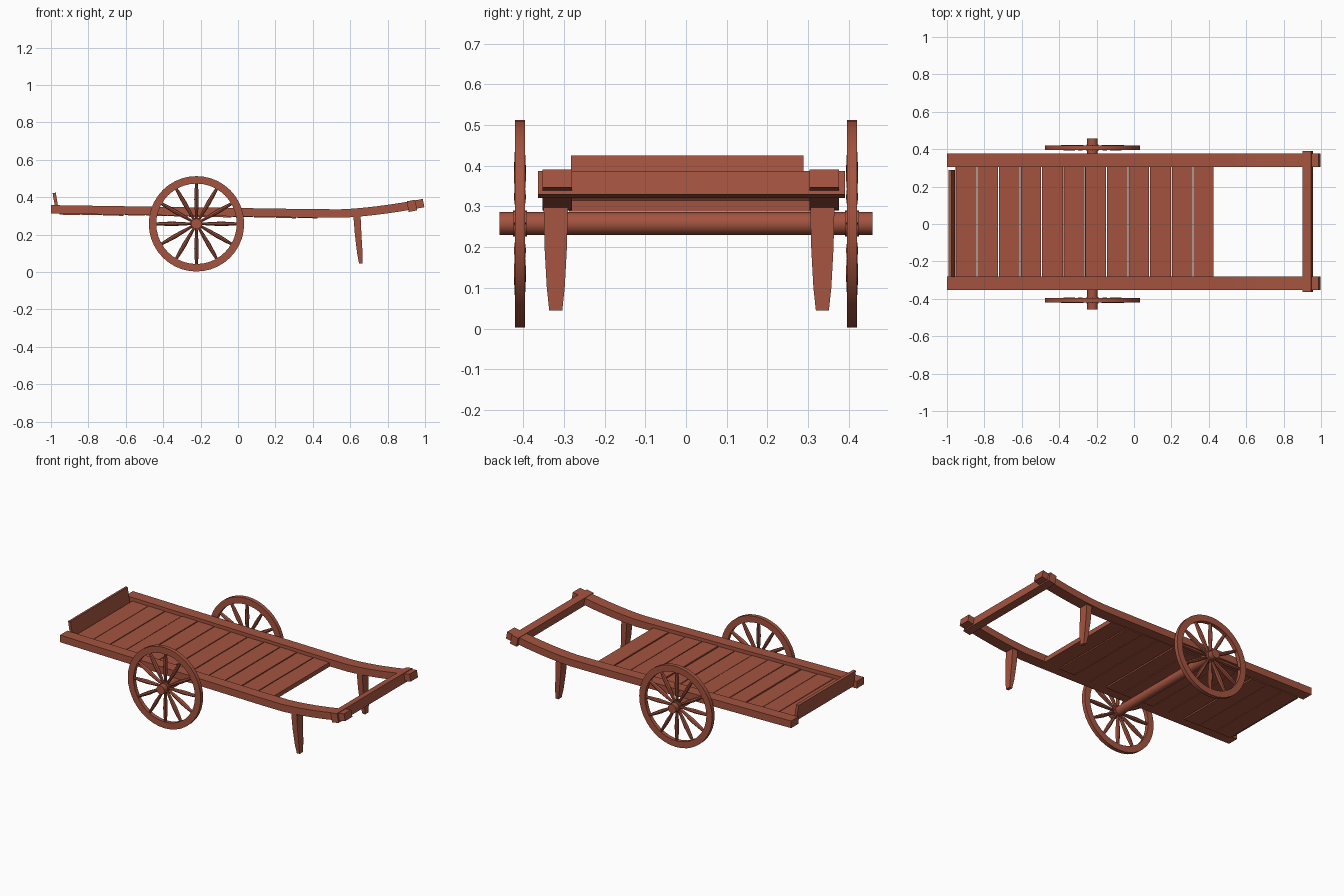
import bpy, math, random
from mathutils import Vector

random.seed(4)
cube = bpy.data.objects.get("Cube")
if cube:
    bpy.data.objects.remove(cube, do_unlink=True)

wood = bpy.data.materials.new("reddish_wood")
wood.use_nodes = True
WOOD_COLOUR = (0.37, 0.087, 0.05, 1)
wood.diffuse_color = WOOD_COLOUR
wood.node_tree.nodes["Principled BSDF"].inputs["Base Color"].default_value = WOOD_COLOUR


def loft(name, rings, closed=False, smooth=False):
    """Skin a list of equal-sized vertex rings; cap the ends unless closed."""
    n, count = len(rings[0]), len(rings)
    verts = [p for ring in rings for p in ring]
    faces = []
    for i in range(count if closed else count - 1):
        a, b = i * n, (i + 1) % count * n
        faces += [(a + j, a + (j + 1) % n, b + (j + 1) % n, b + j) for j in range(n)]
    if not closed:
        faces += [tuple(reversed(range(n))), tuple(range((count - 1) * n, count * n))]
    mesh = bpy.data.meshes.new(name)
    mesh.from_pydata(verts, [], faces)
    mesh.materials.append(wood)
    obj = bpy.data.objects.new(name, mesh)
    bpy.context.collection.objects.link(obj)
    # Make all normals point outwards
    bpy.ops.object.select_all(action='DESELECT')
    obj.select_set(True)
    bpy.context.view_layer.objects.active = obj
    bpy.ops.object.mode_set(mode='EDIT')
    bpy.ops.mesh.select_all(action='SELECT')
    bpy.ops.mesh.normals_make_consistent(inside=False)
    bpy.ops.object.mode_set(mode='OBJECT')
    if smooth:
        bpy.ops.object.shade_smooth_by_angle(angle=math.radians(40))
    return obj


def box(name, centre, size, tilt=0):
    """Box tilted about the y axis; positive tilt raises the +x end."""
    ax = Vector((math.cos(tilt), 0, math.sin(tilt)))
    az = Vector((-math.sin(tilt), 0, math.cos(tilt)))
    c, h = Vector(centre), Vector(size) / 2
    rings = [[c + ax * sx * h.x + Vector((0, sy * h.y, 0)) + az * sz * h.z
              for sy, sz in ((-1, -1), (1, -1), (1, 1), (-1, 1))] for sx in (-1, 1)]
    return loft(name, rings)


def rail_z(x):
    """Height of the rail centre line: a slight slope, then an upward sweep."""
    return 0.32 - 0.0155 * x + max(0, x - 0.5) ** 1.6 * 0.2


# Side rails, swept up towards the handle end
RAILS = (("right", -0.316), ("left", 0.34))
STATIONS = [-0.999, -0.5, 0, 0.4] + [0.5 + 0.049 * i for i in range(1, 11)] + [0.992]
for side, y in RAILS:
    rings = []
    for x in STATIONS:
        slope = math.atan2(rail_z(x + 0.01) - rail_z(x - 0.01), 0.02)
        up = Vector((-math.sin(slope), 0, math.cos(slope))) * 0.0225
        c = Vector((x, y, rail_z(x)))
        w = Vector((0, 0.036, 0))
        rings.append([c - w - up, c + w - up, c + w + up, c - w + up])
    loft(side + "_rail", rings)

# Deck planks
PITCH, START = 0.1154, -0.955
for i in range(12):
    x = START + PITCH * (i + 0.5)
    z = rail_z(x) - 0.013 + random.uniform(-0.002, 0.002)
    box(f"plank_{i + 1}", (x, 0.0125, z),
        (PITCH - random.uniform(0.003, 0.008), 0.60, 0.028), -0.0155)

# Leaning tail board and handle bar through the rails
box("tail_board", (-0.974, 0.003, 0.372), (0.017, 0.572, 0.104), 0.17)
box("handle_bar", (0.93, 0.0135, 0.354), (0.046, 0.754, 0.058), 0.19)

# Tapered legs: height, x range, half width
LEG = [(0.31, 0.616, 0.655, 0.030), (0.2, 0.625, 0.660, 0.0275),
       (0.1, 0.637, 0.666, 0.022), (0.045, 0.647, 0.666, 0.016)]
for side, y in (("right", -0.32), ("left", 0.335)):
    loft(side + "_leg", [[(x0, y - w, z), (x1, y - w, z), (x1, y + w, z), (x0, y + w, z)]
                         for z, x0, x1, w in LEG])

# Axle
AX, AZ, R = -0.222, 0.258, 0.255


def circle(radius, y, count):
    return [(AX + radius * math.cos(a), y, AZ + radius * math.sin(a))
            for a in (math.tau * k / count for k in range(count))]


loft("axle", [circle(0.028, -0.458, 20), circle(0.028, 0.458, 20)], smooth=True)

# Wheels: rim, hub and twelve spindle spokes
for side, y in (("right", -0.408), ("left", 0.408)):
    rim = [circle(r, y + d, 40) for r, d in
           ((R, -0.0125), (R, 0.0125), (R - 0.04, 0.0125), (R - 0.04, -0.0125))]
    loft(side + "_wheel_rim", rim, closed=True, smooth=True)
    loft(side + "_wheel_hub", [circle(0.032, y - 0.017, 20), circle(0.032, y + 0.017, 20)],
         smooth=True)
    for k in range(12):
        a = math.tau * k / 12
        out = Vector((math.cos(a), 0, math.sin(a)))
        across = Vector((-math.sin(a), 0, math.cos(a)))
        rings = []
        for dist, half in ((0.02, 0.006), (0.07, 0.009), (0.13, 0.012),
                           (0.18, 0.010), (0.222, 0.007)):
            c = Vector((AX, y, AZ)) + out * dist
            rings.append([c + across * half * math.cos(t) + Vector((0, 1.25 * half * math.sin(t), 0))
                          for t in (math.tau * j / 8 for j in range(8))])
        loft(f"{side}_spoke_{k + 1}", rings, smooth=True)
